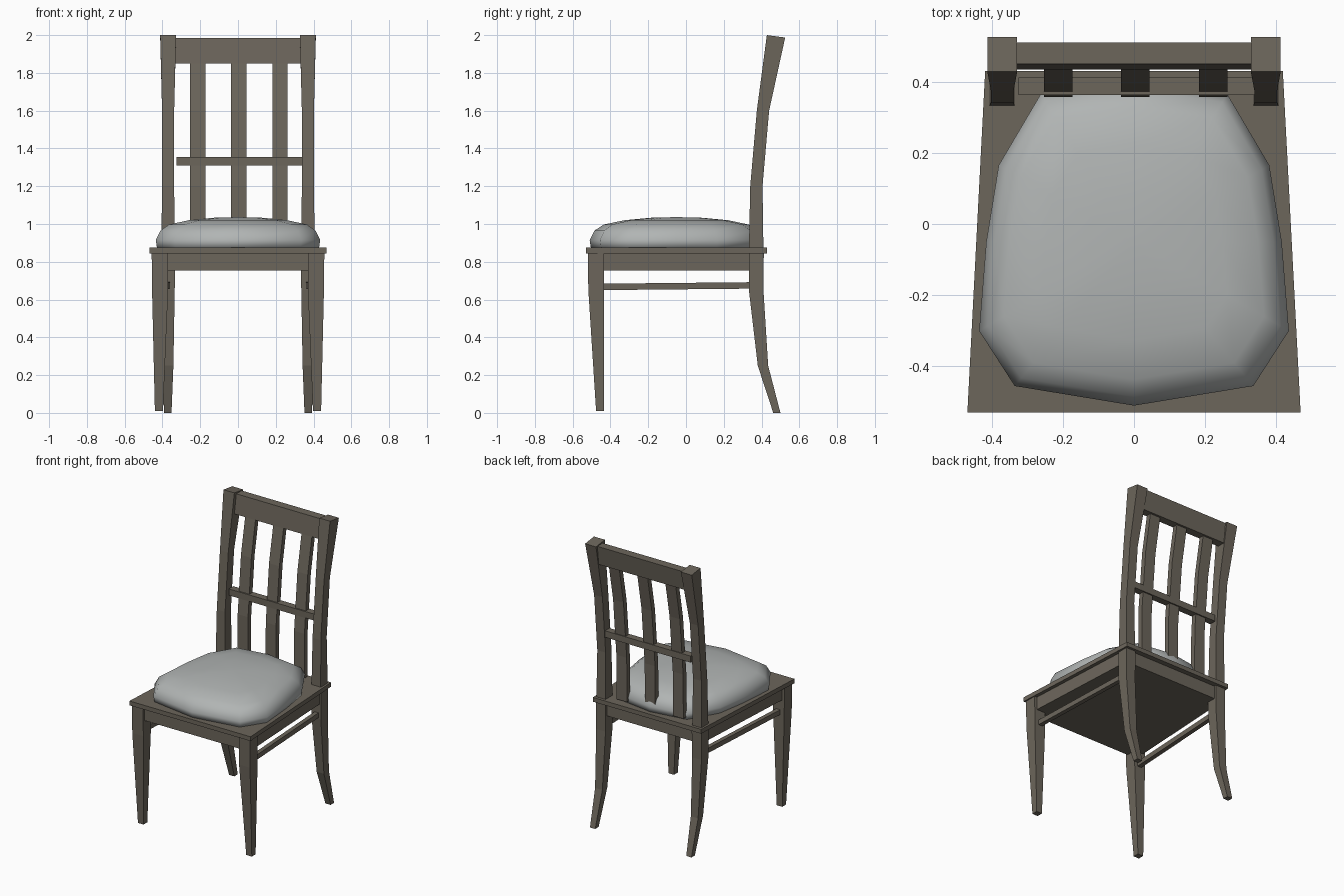
import bpy, bmesh

if "Cube" in bpy.data.objects:
    bpy.data.objects.remove(bpy.data.objects["Cube"])


def material(name, rgb):
    m = bpy.data.materials.new(name)
    m.diffuse_color = (*rgb, 1)
    m.use_nodes = True
    m.node_tree.nodes["Principled BSDF"].inputs["Base Color"].default_value = m.diffuse_color
    return m


WOOD = material("grey_brown_wood", (0.150, 0.132, 0.105))
FABRIC = material("pale_grey_fabric", (0.44, 0.46, 0.455))


def loft(name, rings, mat, smooth=False):
    """Skin a stack of equal-length point rings and cap both ends."""
    bm = bmesh.new()
    loops = [[bm.verts.new(p) for p in ring] for ring in rings]
    n = len(loops[0])
    for a, b in zip(loops, loops[1:]):
        for i in range(n):
            j = (i + 1) % n
            bm.faces.new((a[i], a[j], b[j], b[i]))
    bm.faces.new(loops[0][::-1])
    bm.faces.new(loops[-1])
    bmesh.ops.recalc_face_normals(bm, faces=bm.faces)
    for f in bm.faces:
        f.smooth = smooth
    me = bpy.data.meshes.new(name)
    bm.to_mesh(me)
    bm.free()
    me.materials.append(mat)
    ob = bpy.data.objects.new(name, me)
    bpy.context.collection.objects.link(ob)
    return ob


def rect(x0, x1, y0, y1, z):
    return [(x0, y0, z), (x1, y0, z), (x1, y1, z), (x0, y1, z)]


def taper(xf, xb, y0, y1, z):
    """Seat plan, wider at the front."""
    return [(-xf, y0, z), (xf, y0, z), (xb, y1, z), (-xb, y1, z)]


# Seat board and solid apron below it
loft("seat_board", [taper(0.468, 0.418, -0.53, 0.43, z) for z in (0.845, 0.875)], WOOD)
loft("seat_apron", [taper(0.442, 0.395, -0.505, 0.395, z) for z in (0.755, 0.845)], WOOD)

# Sections as (inner x, outer x, front y, back y, z)
front_leg = [(0.397, 0.44, -0.476, -0.434, 0.01), (0.37, 0.455, -0.517, -0.434, 0.65),
             (0.37, 0.457, -0.52, -0.434, 0.85)]
back_leg = [(0.352, 0.392, 0.462, 0.50, 0.0), (0.342, 0.398, 0.38, 0.435, 0.25),
            (0.335, 0.407, 0.333, 0.41, 0.65), (0.332, 0.408, 0.333, 0.412, 0.86)]
back_post = [(0.335, 0.406, 0.333, 0.41, 0.86), (0.338, 0.402, 0.34, 0.405, 1.2),
             (0.338, 0.402, 0.375, 0.44, 1.6), (0.328, 0.412, 0.428, 0.525, 1.995)]

for side, s in (("left", -1), ("right", 1)):
    for part, secs in (("front_leg", front_leg), ("back_leg", back_leg), ("back_post", back_post)):
        rings = [rect(s * a, s * b, c, d, z) for a, b, c, d, z in secs]
        if part == "back_post":
            # Post top is cut square to its backward lean
            rings[-1] = [(x, y, 2.0 if y < 0.5 else 1.987) for x, y, z in rings[-1]]
        loft(f"{side}_{part}", rings, WOOD)
    # Side stretcher between the legs
    loft(f"{side}_stretcher",
         [[(s * x, y, z) for x, z in ((a, zb), (a + 0.03, zb), (a + 0.03, zb + 0.034), (a, zb + 0.034))]
          for a, y, zb in ((0.395, -0.45, 0.65), (0.358, 0.36, 0.658))], WOOD)

# Back rails
loft("top_rail", [rect(-0.345, 0.345, 0.434, 0.49, 1.85), rect(-0.345, 0.345, 0.45, 0.51, 1.985)], WOOD)
loft("middle_rail", [rect(-0.325, 0.342, 0.363, 0.412, z) for z in (1.31, 1.355)], WOOD)

# Curved upright slats
for name, x in (("left", -0.213), ("middle", 0.004), ("right", 0.223)):
    loft(f"{name}_slat", [rect(x - 0.04, x + 0.04, y, y + 0.035, z) for y, z in
                          ((0.356, 0.89), (0.358, 1.2), (0.394, 1.6), (0.444, 1.87))], WOOD)

# Cushion: low-sided outline domed toward the middle
half = [(0.335, -0.455), (0.435, -0.30), (0.415, -0.05), (0.38, 0.165), (0.262, 0.365)]
outline = [(0, -0.51)] + half + [(0, 0.405)] + [(-x, y) for x, y in half[::-1]]
levels = [(0.985, 0.87), (1, 0.915), (0.945, 0.965), (0.84, 0.997), (0.6, 1.02), (0.3, 1.033), (0.05, 1.036)]
loft("seat_cushion", [[(x * k, (y + 0.05) * k - 0.05, z) for x, y in outline] for k, z in levels],
     FABRIC, smooth=True)
